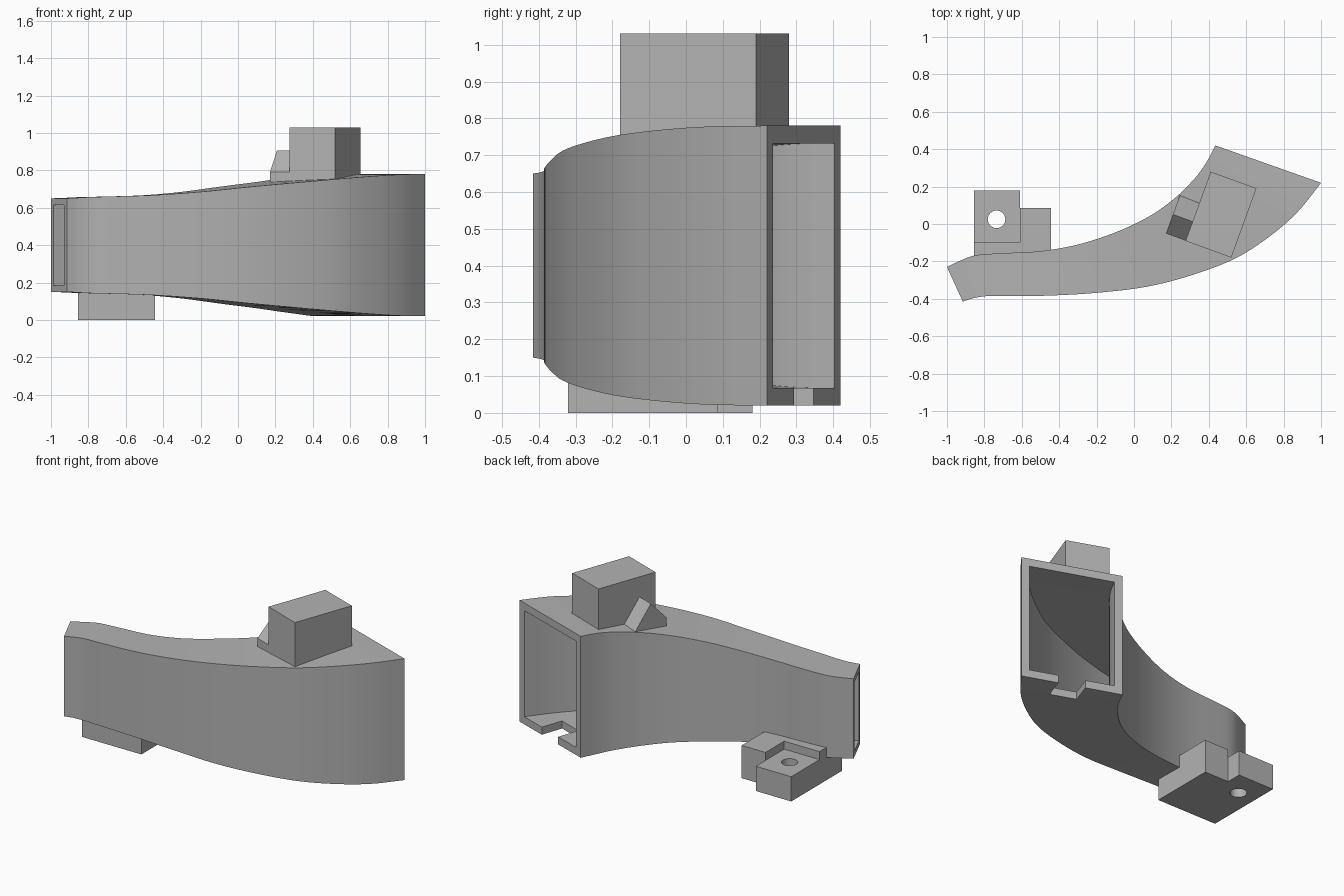
import bpy, bmesh, math
from mathutils import Vector, Matrix

cube = bpy.data.objects.get("Cube")
if cube:
    bpy.data.objects.remove(cube, do_unlink=True)

grey = bpy.data.materials.new("plain grey")
grey.use_nodes = True
colour = (0.45, 0.45, 0.45, 1)
grey.diffuse_color = colour
grey.node_tree.nodes["Principled BSDF"].inputs["Base Color"].default_value = colour


def make(name, bm, matrix=Matrix()):
    bm.transform(matrix)
    bmesh.ops.recalc_face_normals(bm, faces=bm.faces)
    mesh = bpy.data.meshes.new(name)
    bm.to_mesh(mesh)
    bm.free()
    mesh.materials.append(grey)
    obj = bpy.data.objects.new(name, mesh)
    bpy.context.collection.objects.link(obj)
    return obj


def prism(name, outline, axis, lo, hi, matrix=Matrix()):
    """Extrude a 2D outline along x (outline in y, z) or z (outline in x, y)."""
    bm = bmesh.new()
    place = (lambda a, b, h: (h, a, b)) if axis == "x" else (lambda a, b, h: (a, b, h))
    face = bm.faces.new([bm.verts.new(place(a, b, lo)) for a, b in outline])
    out = bmesh.ops.extrude_face_region(bm, geom=[face])
    verts = [v for v in out["geom"] if isinstance(v, bmesh.types.BMVert)]
    bmesh.ops.translate(bm, verts=verts, vec=place(0, 0, hi - lo))
    return make(name, bm, matrix)


def box(name, x0, x1, y0, y1, z0, z1, matrix=Matrix()):
    return prism(name, [(x0, y0), (x1, y0), (x1, y1), (x0, y1)], "z", z0, z1, matrix)


def rod(name, radius, depth, matrix):
    bm = bmesh.new()
    bmesh.ops.create_cone(bm, cap_ends=True, segments=40, radius1=radius,
                          radius2=radius, depth=depth)
    return make(name, bm, matrix)


def combine(obj, other, operation):
    mod = obj.modifiers.new("combine", "BOOLEAN")
    mod.operation = operation
    mod.solver = "EXACT"
    mod.object = other
    bpy.context.view_layer.objects.active = obj
    bpy.ops.object.modifier_apply(modifier=mod.name)
    bpy.data.objects.remove(other, do_unlink=True)


def smooth(obj):
    bpy.ops.object.select_all(action="DESELECT")
    obj.select_set(True)
    bpy.context.view_layer.objects.active = obj
    bpy.ops.object.shade_smooth_by_angle(angle=math.radians(30))


# Duct sections: back x, back y, front x, front y, half height
sections = [Vector(s) for s in (
    (-1.0, -.23, -.915, -.415, .25), (-.92, -.192, -.86, -.397, .253),
    (-.84, -.166, -.79, -.386, .257), (-.7, -.156, -.68, -.386, .26),
    (-.5, -.145, -.46, -.383, .267), (-.3, -.11, -.2, -.368, .285),
    (-.1, -.045, .07, -.335, .312), (.08, .04, .32, -.27, .335),
    (.22, .14, .55, -.18, .355), (.33, .25, .74, -.055, .37),
    (.39, .335, .88, .07, .378), (.435, .42, 1.0, .22, .38))]


def spline(points, t):
    """Smooth curve through all the points."""
    last = len(points) - 1
    i = min(int(t), last - 1)
    f = t - i
    b, c = points[i], points[i + 1]
    a = points[i - 1] if i else b * 2 - c
    d = points[i + 2] if i + 2 <= last else c * 2 - b
    return (b * 2 + (c - a) * f + (a * 2 - b * 5 + c * 4 - d) * f ** 2
            + (b * 3 - a - c * 3 + d) * f ** 3) / 2


# Hollow duct, open at both ends
STEPS = 5
MID = 0.4
bm = bmesh.new()
rings = []
count = (len(sections) - 1) * STEPS
for k in range(count + 1):
    s = spline(sections, k / STEPS)
    wall = 0.035 + 0.013 * k / count
    back, front = Vector(s[0:2]), Vector(s[2:4])
    inset = (front - back).normalized() * wall
    ring = []
    for p, q, h in ((back, front, s[4]), (back + inset, front - inset, s[4] - wall)):
        ring.append([bm.verts.new((v.x, v.y, MID + z))
                     for v, z in ((p, -h), (q, -h), (q, h), (p, h))])
    rings.append(ring)
for a, b in zip(rings, rings[1:]):
    for layer in (0, 1):
        for i in range(4):
            j = (i + 1) % 4
            bm.faces.new((a[layer][i], a[layer][j], b[layer][j], b[layer][i]))
for outer, inner in (rings[0], rings[-1]):
    for i in range(4):
        j = (i + 1) % 4
        bm.faces.new((outer[i], outer[j], inner[j], inner[i]))
duct = make("duct", bm)

# Notch in the floor of the wide mouth
mouth = Matrix.Translation((.718, .32, 0)) @ Matrix.Rotation(math.radians(-19.5), 4, "Z")
combine(duct, box("notch_cutter", -.08, .08, -.14, .1, -.1, .12, mouth), "DIFFERENCE")
smooth(duct)

# Turned mounting block on top, with a cross hole
turn = Matrix.Translation((.465, .05, 0)) @ Matrix.Rotation(math.radians(-20), 4, "Z")
block = box("top_block", -.13, .13, -.197, .197, .735, 1.03, turn)
hole = turn @ Matrix.Translation((0, .08, .911)) @ Matrix.Rotation(math.pi / 2, 4, "Y")
combine(block, rod("block_cutter", .047, 1, hole), "DIFFERENCE")
smooth(block)

# Ridged rib beside the block
prism("top_rib", [(-.195, .732), (.023, .732), (.023, .755), (-.087, .905), (-.195, .79)],
      "x", -.242, -.13, turn)

# Stepped bracket underneath, with an upright hole
bracket = box("lower_bracket", -.855, -.61, -.32, .18, 0, .155)
combine(bracket, box("side_step", -.61, -.445, -.32, .085, 0, .155), "UNION")
combine(bracket, box("side_riser", -.61, -.445, -.165, .085, .1, .205), "UNION")
combine(bracket, box("back_riser", -.855, -.61, -.175, -.1, .1, .205), "UNION")
combine(bracket, rod("bracket_cutter", .047, 1, Matrix.Translation((-.735, .025, 0))),
        "DIFFERENCE")
smooth(bracket)
